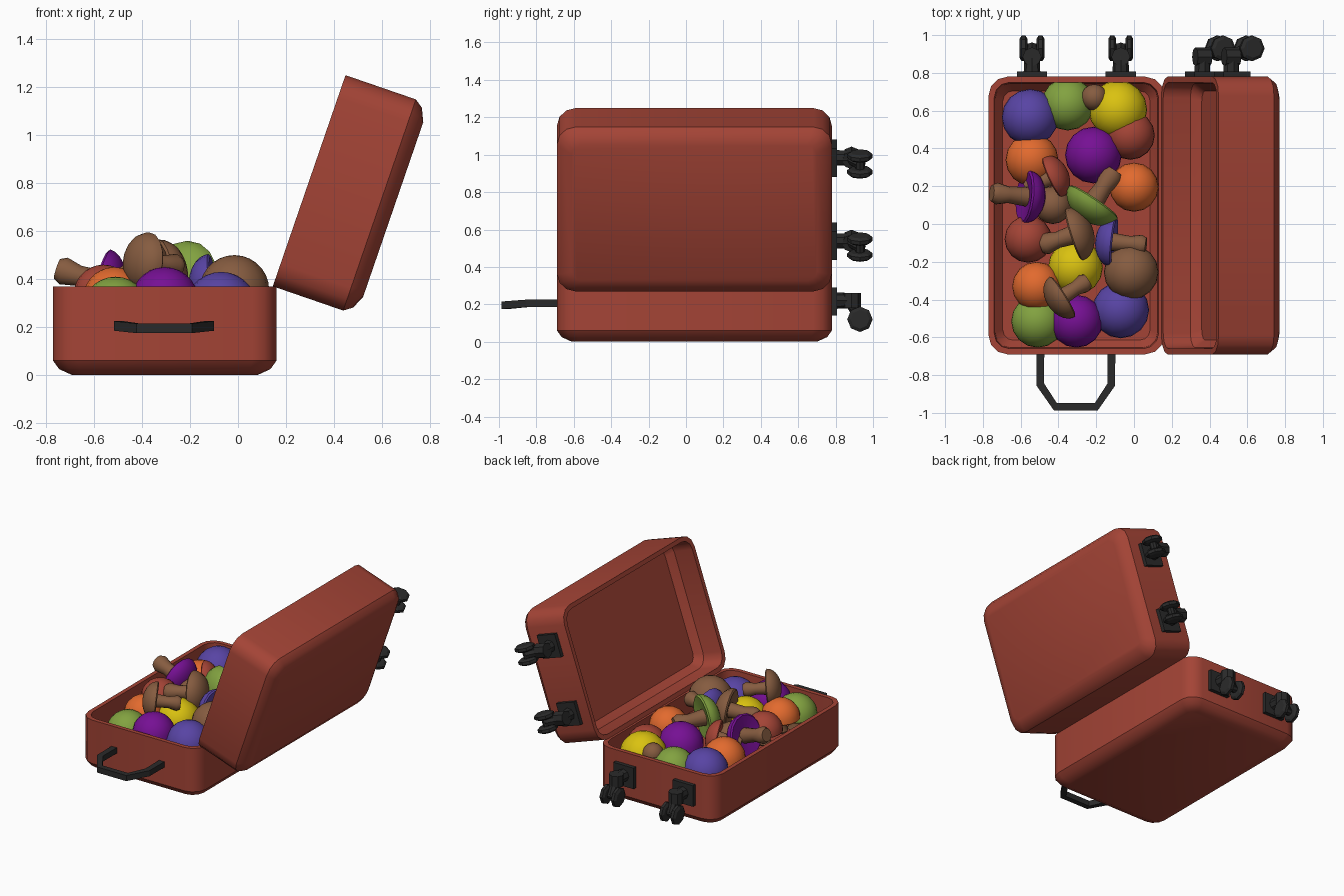
import bpy, bmesh, math
from mathutils import Matrix, Vector

if "Cube" in bpy.data.objects:
    bpy.data.objects.remove(bpy.data.objects["Cube"])


def colour(name, r, g, b):
    lin = [((c / 255 + 0.055) / 1.055) ** 2.4 for c in (r, g, b)] + [1]
    m = bpy.data.materials.new(name)
    m.use_nodes = True
    m.diffuse_color = lin
    m.node_tree.nodes["Principled BSDF"].inputs["Base Color"].default_value = lin
    return m


RED = colour("brick red", 164, 68, 54)
BLACK = colour("black rubber", 42, 42, 42)
BROWN = colour("brown", 134, 92, 64)
ORANGE = colour("orange", 226, 106, 46)
YELLOW = colour("yellow", 218, 194, 16)
PURPLE = colour("purple", 118, 16, 148)
BLUE = colour("blue violet", 88, 68, 164)
GREEN = colour("olive green", 130, 162, 64)


def finish(bm, name, mats, matrix, smooth=None):
    bmesh.ops.recalc_face_normals(bm, faces=bm.faces)
    me = bpy.data.meshes.new(name)
    bm.to_mesh(me)
    bm.free()
    for m in mats:
        me.materials.append(m)
    ob = bpy.data.objects.new(name, me)
    bpy.context.collection.objects.link(ob)
    ob.matrix_world = matrix
    if smooth:
        bpy.ops.object.select_all(action='DESELECT')
        ob.select_set(True)
        bpy.context.view_layer.objects.active = ob
        bpy.ops.object.shade_smooth_by_angle(angle=math.radians(smooth))
    return ob


def bridge(bm, a, b):
    n = len(a)
    return [bm.faces.new((a[i], a[(i + 1) % n], b[(i + 1) % n], b[i])) for i in range(n)]


# Case half: local x runs across from one edge, z = 0 at the rim
WIDTH, FRONT, BACK = 0.93, -0.69, 0.78


def outline(bm, inset, depth):
    r = max(0.1 - inset * 0.6, 0.03)
    x0, x1 = inset + r, WIDTH - inset - r
    y0, y1 = FRONT + inset + r, BACK - inset - r
    ring = []
    for k, (cx, cy) in enumerate([(x1, y1), (x0, y1), (x0, y0), (x1, y0)]):
        for s in range(4):
            a = math.radians(90 * k + 30 * s)
            ring.append(bm.verts.new((cx + r * math.cos(a), cy + r * math.sin(a), -depth)))
    return ring


def shell(name, matrix):
    bm = bmesh.new()
    profile = [(0.08, 0.37), (0.025, 0.345), (0, 0.31), (0, 0),
               (0.03, 0), (0.035, 0.15), (0.075, 0.2)]
    rings = [outline(bm, *p) for p in profile]
    for a, b in zip(rings, rings[1:]):
        bridge(bm, a, b)
    bm.faces.new(rings[0])
    bm.faces.new(rings[-1])
    finish(bm, name, [RED], matrix, 32)


def add_box(bm, lo, hi):
    lo, hi = Vector(lo), Vector(hi)
    m = Matrix.Translation((lo + hi) / 2) @ Matrix.Diagonal((*(hi - lo), 1))
    bmesh.ops.create_cube(bm, size=1, matrix=m)


def add_rod(bm, a, b, r1, r2, sides=8):
    a, b = Vector(a), Vector(b)
    rot = (b - a).to_track_quat('Z', 'Y').to_matrix().to_4x4()
    bmesh.ops.create_cone(bm, cap_ends=True, segments=sides, radius1=r1, radius2=r2,
                          depth=(b - a).length, matrix=Matrix.Translation((a + b) / 2) @ rot)


# Twin-wheel caster on the back wall
def caster(name, x, matrix):
    bm = bmesh.new()
    add_box(bm, (x - 0.08, BACK - 0.01, -0.23), (x + 0.08, BACK + 0.027, -0.08))
    add_rod(bm, (x, BACK, -0.15), (x, 0.89, -0.15), 0.045, 0.04)
    add_rod(bm, (x, 0.885, -0.11), (x, 0.885, -0.19), 0.05, 0.05)
    add_rod(bm, (x, 0.88, -0.15), (x, 0.935, -0.25), 0.035, 0.03)
    add_rod(bm, (x - 0.05, 0.93, -0.25), (x + 0.05, 0.93, -0.25), 0.025, 0.025)
    for s in (-1, 1):
        for near, far, r1, r2 in ((0.025, 0.035, 0.052, 0.068), (0.035, 0.055, 0.068, 0.068),
                                  (0.055, 0.066, 0.068, 0.05)):
            add_rod(bm, (x + s * near, 0.93, -0.25), (x + s * far, 0.93, -0.25), r1, r2)
    finish(bm, name, [BLACK], matrix)


base_frame = Matrix.Translation((-0.77, 0, 0.37))
lid_frame = Matrix.Translation((0.145, 0, 0.37)) @ Matrix.Rotation(math.radians(-71), 4, 'Y')
for part, frame in (("base", base_frame), ("lid", lid_frame)):
    shell("case_" + part, frame)
    for side, x in (("outer", 0.23), ("inner", 0.70)):
        caster(f"{part}_caster_{side}", x, frame)

# Carrying handle: a square strap swept along half a loop and mirrored
half = [(0.188, -0.67, 0.205), (0.188, -0.85, 0.205), (0.108, -0.968, 0.195)]
path = [(-x, y, z) for x, y, z in half] + half[::-1]
bm = bmesh.new()
rings = []
for i, p in enumerate(path):
    a, b = Vector(path[max(i - 1, 0)]), Vector(path[min(i + 1, len(path) - 1)])
    t = (b - a).normalized()
    side = t.cross(Vector((0, 0, 1))).normalized() * 0.021
    up = Vector((0, 0, 0.02))
    rings.append([bm.verts.new(Vector(p) + q) for q in (side + up, up - side, -side - up, side - up)])
for a, b in zip(rings, rings[1:]):
    bridge(bm, a, b)
bm.faces.new(rings[0])
bm.faces.new(rings[-1])
finish(bm, "carry_handle", [BLACK], Matrix.Translation((-0.308, 0, 0)))


# Mushroom: lathed cap and stem, origin at the centre of the cap rim
def mushroom(name, mat, centre, r, axis=(0, 0, 1), dome=1.0, stem=0.8):
    cap = [(math.sin(a), dome * math.cos(a)) for a in (math.pi * k / 14 for k in range(1, 8))]
    cap += [(0.93, -0.06), (0.36, 0.04)]
    foot = [(0.3, -0.5 * stem), (0.4, -0.85 * stem), (0.3, -stem)]
    bm = bmesh.new()
    n = 16
    rings = [[bm.verts.new((r * p * math.cos(math.tau * i / n), r * p * math.sin(math.tau * i / n), r * z))
              for i in range(n)] for p, z in cap + foot]
    tip = bm.verts.new((0, 0, r * dome))
    for i in range(n):
        bm.faces.new((tip, rings[0][i], rings[0][(i + 1) % n]))
    for k, (a, b) in enumerate(zip(rings, rings[1:])):
        for f in bridge(bm, a, b):
            f.material_index = int(k >= len(cap) - 1)
    bm.faces.new(rings[-1]).material_index = 1
    turn = Vector(axis).to_track_quat('Z', 'Y').to_matrix().to_4x4()
    finish(bm, name, [mat, BROWN], Matrix.Translation(centre) @ turn, 40)


# Upright mushrooms: colour, x, y, top height, radius
upright = [
    (BLUE, -0.55, 0.565, 0.44, 0.15), (GREEN, -0.35, 0.635, 0.42, 0.14),
    (BROWN, -0.21, 0.67, 0.43, 0.07), (YELLOW, -0.085, 0.605, 0.45, 0.155),
    (RED, -0.02, 0.47, 0.43, 0.13), (PURPLE, -0.215, 0.365, 0.46, 0.15),
    (ORANGE, -0.54, 0.34, 0.43, 0.14), (ORANGE, 0.0, 0.195, 0.45, 0.13),
    (BROWN, -0.43, 0.1, 0.42, 0.1), (RED, -0.56, -0.08, 0.46, 0.125),
    (BROWN, -0.015, -0.255, 0.5, 0.145), (YELLOW, -0.31, -0.23, 0.44, 0.145),
    (ORANGE, -0.515, -0.33, 0.45, 0.13), (GREEN, -0.51, -0.515, 0.41, 0.14),
    (PURPLE, -0.305, -0.515, 0.45, 0.14), (BLUE, -0.07, -0.455, 0.43, 0.15),
]
for i, (mat, x, y, top, r) in enumerate(upright):
    mushroom(f"upright_mushroom_{i + 1}", mat, (x, y, top - r), r)

# Tipped mushrooms on top: colour, rim centre, radius, cap direction
tipped = [
    (RED, (-0.43, 0.25, 0.37), 0.12, (0.85, 0.4, 0.15)),
    (PURPLE, (-0.575, 0.145, 0.385), 0.145, (0.93, -0.1, -0.3)),
    (GREEN, (-0.215, 0.115, 0.405), 0.155, (-0.56, -0.83, 0.1)),
    (BROWN, (-0.315, -0.055, 0.42), 0.145, (0.92, 0.3, 0.1)),
    (BLUE, (-0.11, -0.095, 0.37), 0.135, (-0.95, 0.1, -0.1)),
    (BROWN, (-0.38, -0.385, 0.47), 0.125, (-0.8, -0.5, 0.1)),
]
for i, (mat, centre, r, axis) in enumerate(tipped):
    mushroom(f"tipped_mushroom_{i + 1}", mat, centre, r, axis, 0.7, 1.3)
